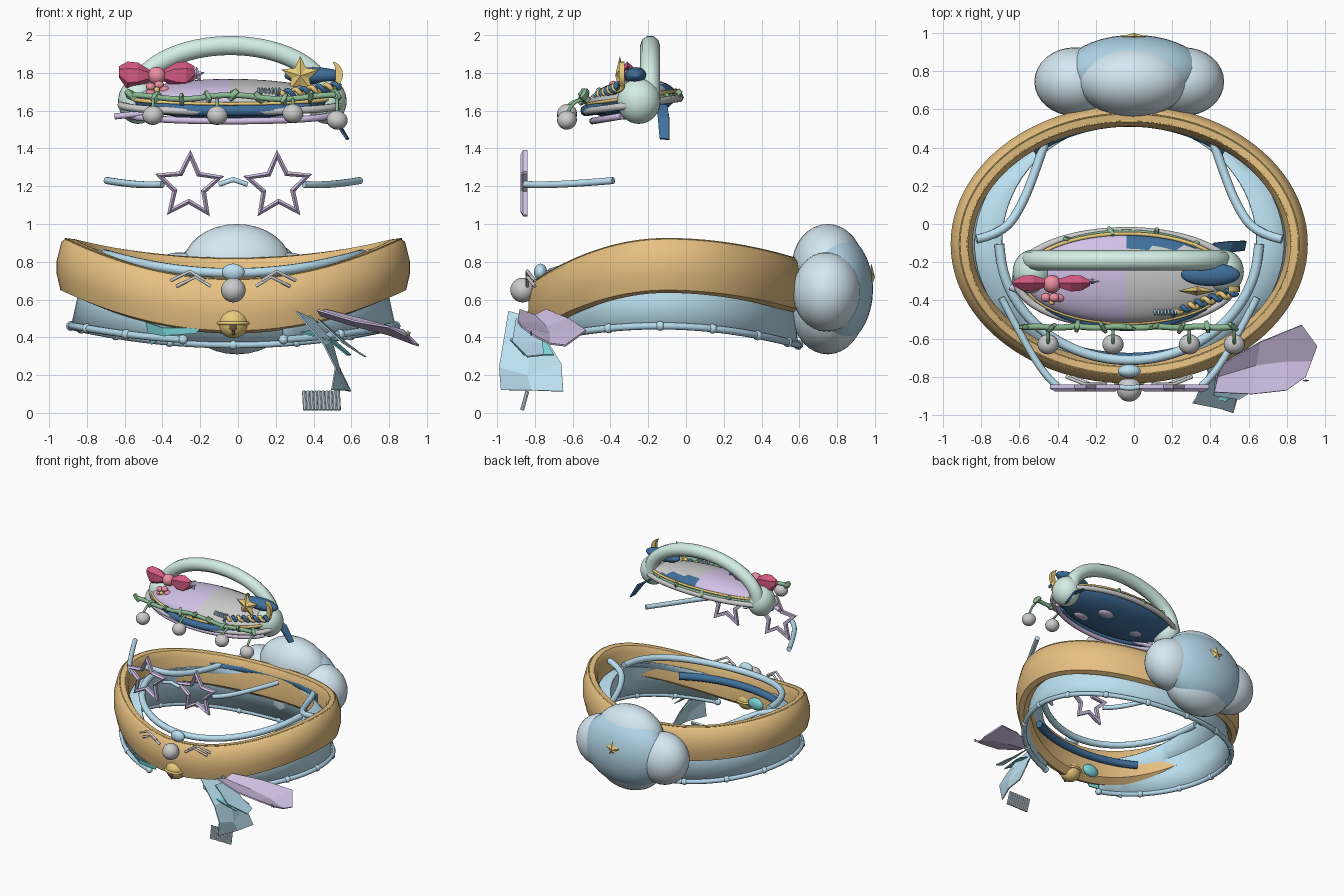
import bpy, bmesh
from math import sin, cos, pi, radians
from mathutils import Vector

if "Cube" in bpy.data.objects:
    bpy.data.objects.remove(bpy.data.objects["Cube"])

COL = dict(tan=(.80, .53, .22), sky=(.50, .75, .88), pale=(.67, .81, .89), blue=(.45, .68, .82),
           navy=(.05, .16, .33), lilac=(.65, .54, .80), mint=(.65, .86, .79), white=(.88, .88, .90),
           gold=(.82, .60, .20), red=(.65, .10, .22), pink=(.85, .28, .36), green=(.25, .48, .28),
           teal=(.20, .68, .70), dark=(.15, .10, .05))
MATS = {}
for k, c in COL.items():
    MATS[k] = bpy.data.materials.new(k)
    MATS[k].diffuse_color = (*c, 1)
CX, CY = -.025, -.105      # centre of the collar


def smooth(o, angle=40):
    bpy.ops.object.select_all(action='DESELECT')
    o.select_set(True)
    bpy.context.view_layer.objects.active = o
    bpy.ops.object.shade_smooth_by_angle(angle=radians(angle))


def mesh_obj(name, verts, faces, mat, soft=True):
    me = bpy.data.meshes.new(name)
    me.from_pydata([tuple(v) for v in verts], [], faces)
    o = bpy.data.objects.new(name, me)
    bpy.context.collection.objects.link(o)
    me.materials.append(MATS[mat])
    bm = bmesh.new()
    bm.from_mesh(me)
    bmesh.ops.recalc_face_normals(bm, faces=bm.faces)
    bm.to_mesh(me)
    bm.free()
    if soft:
        smooth(o)
    return o


def ball(name, loc, rad, mat, rot=(0, 0, 0), seg=32):
    r = rad if isinstance(rad, tuple) else (rad,) * 3
    bpy.ops.mesh.primitive_uv_sphere_add(segments=seg, ring_count=seg // 2, location=loc, rotation=rot)
    o = bpy.context.object
    o.name, o.scale = name, r
    o.data.materials.append(MATS[mat])
    smooth(o)
    return o


def tube(name, pts, r, mat, cyclic=False, kind='NURBS', res=3):
    cu = bpy.data.curves.new(name, 'CURVE')
    cu.dimensions, cu.bevel_depth, cu.bevel_resolution, cu.use_fill_caps = '3D', r, res, True
    s = cu.splines.new(kind)
    s.points.add(len(pts) - 1)
    for p, q in zip(s.points, pts):
        p.co = (*q, 1)
    s.use_cyclic_u = cyclic
    if kind == 'NURBS':
        s.order_u, s.use_endpoint_u, s.resolution_u = 3, True, 4
    o = bpy.data.objects.new(name, cu)
    bpy.context.collection.objects.link(o)
    cu.materials.append(MATS[mat])
    bpy.ops.object.select_all(action='DESELECT')
    o.select_set(True)
    bpy.context.view_layer.objects.active = o
    bpy.ops.object.convert(target='MESH')
    smooth(bpy.context.object)


def loft(name, rows, mat, wrap_u=False, wrap_v=False, soft=True, thick=0):
    n, m = len(rows), len(rows[0])
    faces = [(i * m + j, i * m + (j + 1) % m, (i + 1) % n * m + (j + 1) % m, (i + 1) % n * m + j)
             for i in range(n if wrap_u else n - 1) for j in range(m if wrap_v else m - 1)]
    o = mesh_obj(name, [p for r in rows for p in r], faces, mat, soft)
    if thick:
        o.modifiers.new('thickness', 'SOLIDIFY').thickness = thick
    return o


def star_pts(c, r, inner, y, turn=0):
    return [Vector((c[0] + (r, inner)[i % 2] * sin(i * pi / 5 + turn), y,
                    c[2] + (r, inner)[i % 2] * cos(i * pi / 5 + turn))) for i in range(10)]


def star(name, c, r, depth, mat, turn=0):   # puffed solid star
    v = star_pts(c, r, r * .48, c[1], turn) + [Vector(c) - Vector((0, depth, 0)), Vector(c) + Vector((0, depth, 0))]
    mesh_obj(name, v, [(i, (i + 1) % 10, k) for i in range(10) for k in (10, 11)], mat, False)


def ell(t, rx, ry, z, cx=CX, cy=CY):
    return (cx + rx * cos(t), cy + ry * sin(t), z)


def arc(a, b, n, rx, ry, zf, cx=CX, cy=CY):
    ts = [radians(a + (b - a) * i / n) for i in range(n + 1)]
    return [ell(t, rx, ry, zf(sin(t)), cx, cy) for t in ts]


def zc(s): return .775 - (.215 if s < 0 else .105) * s * s   # collar mid height
def zb(s): return .46 - .01 * s - .09 * s * s                # skirt hem height


# --- padded collar with seam lines
prof = [(-.11, -.10), (-.06, -.14), (-.02, -.125), (0, -.04), (0, .03), (-.025, .13), (-.05, .15), (-.09, .145), (-.115, .1)]
loft('collar', [arc(0, 356.25, 95, .935 + d, .73 + d, lambda s: zc(s) + h) for d, h in prof], 'tan', True, True)
for d, h in ((-.045, .148), (-.085, .143)):
    tube('collar_seam', arc(0, 354, 59, .935 + d, .73 + d, lambda s: zc(s) + h), .004, 'gold', True, res=1)

# --- cloth skirt under the collar, open at the front
A0, A1 = -72, 252
skirt = [arc(A0, A1, 70, .86, .70, zb), arc(A0, A1, 70, .825, .675, lambda s: .615 - .05 * s * s),
         arc(A0, A1, 70, .81, .655, lambda s: zc(s) - .02)]
lin = []
for i in range(71):
    t = radians(A0 + (A1 - A0) * i / 70)
    k = .13 * cos(t) ** 2
    lin.append(ell(t, .80 - k, .645 - k, zc(sin(t)) + .06))
loft('skirt', skirt + [lin], 'sky', thick=.01)
tube('skirt_hem', skirt[0], .019, 'blue')
for p in skirt[0][::5]:
    ball('hem_bead', p, .026, 'sky', seg=12)

# --- straps and rolls inside the collar
tube('front_strap', arc(180, 360, 20, .68, .61, lambda s: .84 - .1 * s * s), .026, 'sky')
for s in (-1, 1):
    tube('side_strap', [(CX + s * x, y, z) for x, y, z in
         ((.43, .46, .77), (.49, .28, .77), (.56, .1, .79), (.66, -.05, .83), (.8, -.08, .86))], .024, 'sky')
tube('back_roll', arc(50, 130, 14, .79, .65, lambda s: .76), .035, 'navy')
tube('inner_front_roll', arc(232, 308, 14, .80, .60, lambda s: .62), .03, 'navy')

# --- cloud cushion at the back
ball('cloud_core', (0, .79, .655), (.375, .2, .30), 'blue', seg=40)
for s in (-1, 1):
    ball('cloud_side', (CX + s * .285, .745, .64), (.212, .18, .21), 'pale')
    ball('cloud_lobe', (-.005, .75, .655 + s * .12), (.29, .19, .225), 'pale')
star('cloud_star', (0, .982, .72), .07, .018, 'gold')

# --- front charms: ball, bell, whiskers
ball('front_ball', (-.025, -.865, .65), .065, 'white')
ball('front_bead', (-.025, -.77, .745), (.06, .035, .045), 'sky')
ball('bell', (-.025, -.79, .475), .08, 'gold')
tube('bell_rim', arc(0, 345, 23, .083, .083, lambda s: .475, CX, -.79), .009, 'gold', True)
ball('bell_hole', (-.025, -.862, .455), (.022, .012, .022), 'dark', seg=12)
tube('bell_slot', [(-.025, -.862, .45), (-.025, -.85, .415)], .008, 'dark', kind='POLY')
ball('inner_charm', (-.16, -.71, .5), (.07, .03, .05), 'teal')
for s in (-1, 1):
    for dx, dz in ((0, 0), (-.03, -.03)):
        tube('whisker', [(CX + s * (x + dx), y, z + dz) for x, y, z in
             ((.15, -.84, .7), (.23, -.84, .75), (.33, -.80, .70))], .009, 'white', kind='POLY')

# --- ribbon tails at the lower front
loft('blue_tail', [[(.31, -.94, .54), (.40, -.80, .50), (.36, -.68, .54)], [(.46, -.97, .36), (.50, -.82, .38), (.46, -.72, .36)],
     [(.52, -.99, .24), (.55, -.84, .2), (.53, -.66, .26)], [(.50, -.98, .12), (.57, -.82, .12), (.60, -.65, .115)]],
     'sky', soft=False, thick=.008)
loft('blue_tail_fold', [[(.42, -.90, .5), (.44, -.75, .49)], [(.55, -.92, .38), (.58, -.76, .37)], [(.68, -.84, .30), (.66, -.75, .31)]],
     'blue', soft=False, thick=.008)
loft('lilac_tail', [[(.42, -.88, .55), (.44, -.80, .52), (.46, -.74, .55)], [(.62, -.89, .49), (.64, -.74, .46), (.66, -.62, .5)],
     [(.80, -.87, .46), (.80, -.72, .42), (.88, -.53, .44)], [(.90, -.80, .41), (.93, -.72, .37), (.96, -.64, .36)]],
     'lilac', soft=False, thick=.01)
loft('teal_tail', [[(.33, -.90, .43), (.40, -.76, .44)], [(.48, -.93, .39), (.52, -.74, .38)], [(.58, -.86, .31), (.60, -.70, .31)]],
     'teal', soft=False, thick=.008)
loft('teal_leaf', [[(-.49, -.71, .48), (-.46, -.70, .36)], [(-.40, -.77, .45), (-.38, -.76, .41)], [(-.2, -.80, .45), (-.22, -.80, .42)]],
     'teal', soft=False, thick=.008)
star('sparkle', (.90, -.82, .42), .02, .006, 'white')

# --- pleated tassel
for i in range(10):
    x = .352 + i * .02
    tube('tassel_pleat', [(x + .003, -.868, .015), (x - .003, -.84, .115)], .0105, 'pale', kind='POLY', res=2)

# --- star glasses
for cx, turn in ((-.258, .03), (.212, -.03)):
    o, n = star_pts((cx, 0, 1.2), .193, .095, 0, turn), star_pts((cx, 0, 1.2), .14, .066, 0, turn)
    rows = [[p + Vector((0, -.852 + d, 0)) for p in ring] for ring, d in ((o, -.01), (o, .012), (n, .012), (n, -.01))]
    mid = [(a + b) / 2 + Vector((0, -.876, 0)) for a, b in zip(o, n)]
    loft('star_frame', rows + [mid], 'lilac', True, True, soft=False)
tube('glasses_bridge', [(-.10, -.85, 1.21), (-.025, -.86, 1.235), (.05, -.85, 1.21)], .014, 'sky', kind='POLY')
for s in (-1, 1):
    tube('glasses_arm', [(CX + s * x, y, z) for x, y, z in
         ((.375, -.85, 1.21), (.44, -.80, 1.205), (.58, -.56, 1.215), (.67, -.385, 1.23))], .019, 'sky')

# --- flat cap: lilac and white crown over a navy underside with lilac dots
cap = ball('cap', (-.04, -.285, 1.66), (.54, .235, .105), 'lilac', (.12, 0, 0), 40)
cap.data.materials.append(MATS['white'])
cap.data.materials.append(MATS['navy'])
for f in cap.data.polygons:
    c = f.center
    f.material_index = 2 if c.z < -.05 or (c.x > 0 and c.y > .7) else (1 if c.x > 0 else 0)
for x, y in ((-.25, -.3), (.1, -.22), (.22, -.36)):
    ball('cap_dot', (x, y, 1.575), (.07, .045, .02), 'lilac', seg=16)
def tilt(z, k=.035): return lambda s: z + k * s
def hat(a, b, n, rx, ry, z): return arc(a, b, n, rx, ry, tilt(z), -.04, -.285)
tube('cap_rim', hat(0, 352, 44, .58, .25, 1.63), .02, 'white', True)
tube('cap_gold_cord', hat(0, 352, 44, .54, .235, 1.67), .01, 'gold', True)
tube('cap_brim', hat(190, 345, 20, .54, .21, 1.58), .018, 'lilac')
tube('cap_navy_roll', hat(215, 325, 16, .50, .245, 1.635), .03, 'navy')
tube('cap_pin', [(-.65, -.33, 1.57), (-.36, -.44, 1.6)], .017, 'lilac', kind='POLY')

# --- headband arch with pads
tube('headband', [(-.04 + .5 * cos(t), -.19, 1.67 + .275 * sin(t)) for t in (pi * i / 24 for i in range(25))], .053, 'mint')
for s in (-1, 1):
    ball('headband_pad', (-.03 + s * .5, -.25, 1.65), (.105, .115, .12), 'mint')

# --- leafy garland with hanging baubles
vine = [(-.57 + 1.09 * i / 16, -.54 + .005 * sin(i * 2), 1.672 + .012 * cos(i * .8)) for i in range(17)]
tube('garland', vine, .016, 'green')
back = hat(20, 160, 16, .52, .245, 1.65)
tube('back_vine', back, .011, 'green')
for i, p in enumerate(vine[::2] + back[::3]):
    ball('leaf', p, (.045, .018, .026), 'green', (0, .8 * (-1) ** i, i * .7), 6)
for x, z in ((-.45, 1.575), (-.11, 1.575), (.29, 1.585), (.525, 1.55)):
    ball('bauble', (x, -.63, z), (.056, .053, .05), 'white', (.3, .3 * x, 0), 20)
    tube('bauble_stem', [(x, -.54, 1.66), (x, -.60, 1.655), (x, -.625, z + .04)], .009, 'green')

# --- red bow and pink flower
for s in (-1, 1):
    rings = [[(-.43 + s * x, -.31 + d * sin(a), 1.785 + dz + h * cos(a)) for a in (pi * i / 3 for i in range(6))]
             for x, h, d, dz in ((.02, .02, .02, 0), (.10, .068, .05, .002), (.155, .075, .045, .0), (.2, .03, .015, .02))]
    rings[0] = rings[0]
    loft('bow_wing', rings, 'red', wrap_v=True, soft=False)
ball('bow_knot', (-.43, -.315, 1.785), .048, 'pink', seg=20)
for i in range(5):
    a = i * 2 * pi / 5
    ball('petal', (-.43 + .04 * cos(a), -.385, 1.71 + .028 * sin(a)), (.028, .025, .022), 'pink', seg=10)
ball('flower_heart', (-.43, -.41, 1.71), .016, 'gold', seg=10)

# --- night-sky ornaments: star, moon, navy pillow, twisted cord, feather
star('gold_star', (.33, -.35, 1.785), .105, .025, 'gold')
ball('navy_pillow', (.40, -.265, 1.785), (.155, .06, .045), 'navy')
outer = [(.495 + .06 * sin(t), 1.79 - .07 * cos(t)) for t in (pi * i / 10 for i in range(11))]
inner = [(.495 + .022 * sin(t), 1.79 - .07 * cos(t)) for t in (pi * i / 10 for i in range(11))]
loft('gold_moon', [[(x, -.34 + d, z) for x, z in e] for e, d in ((outer, -.015), (outer, .015), (inner, .015), (inner, -.015))],
     'gold', wrap_u=True)
for mat, ph in (('gold', 0), ('navy', pi)):
    tube('twisted_cord', [(.2 + .34 * u, -.46 + .11 * u + .018 * cos(u * 26 + ph), 1.68 + .05 * u + .018 * sin(u * 26 + ph))
         for u in (i / 40 for i in range(41))], .013, mat)
for i in range(7):
    ball('bead_row', (.11 + i * .018, -.46, 1.70), (.008, .02, .025), 'sky', seg=8)
loft('navy_feather', [[(.40, -.15, 1.64), (.42, -.10, 1.63)], [(.50, -.15, 1.57), (.52, -.09, 1.57)], [(.58, -.14, 1.455), (.59, -.09, 1.45)]],
     'navy', soft=False, thick=.012)
star('lilac_star', (-.22, -.3, 1.79), .045, .015, 'lilac')

for m in bpy.data.materials:
    if m.users and not m.is_grease_pencil:
        m.use_nodes = True
        m.node_tree.nodes["Principled BSDF"].inputs["Base Color"].default_value = m.diffuse_color
